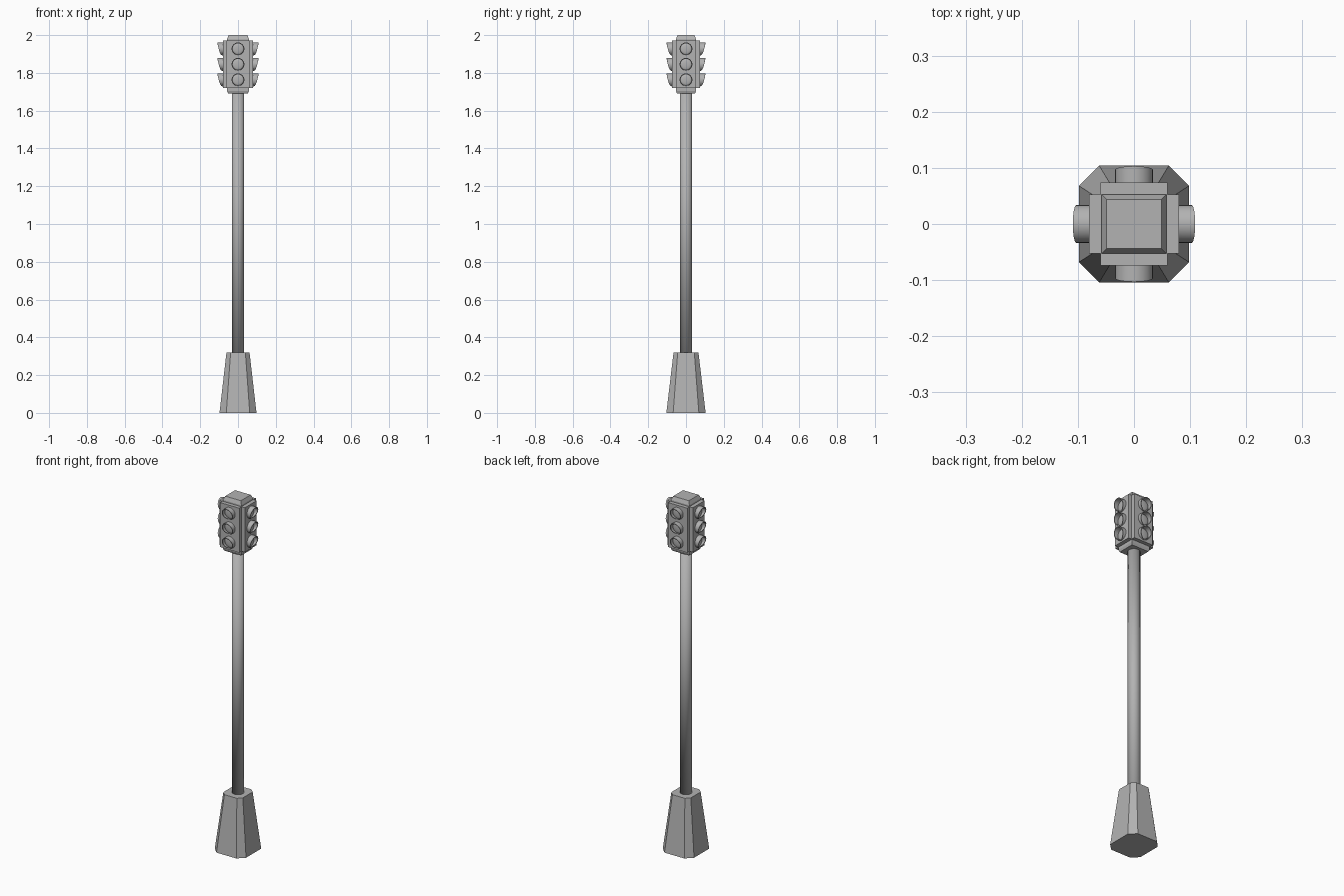
import bpy, bmesh
from math import sin, cos, pi
from mathutils import Matrix

cube = bpy.data.objects.get("Cube")
if cube:
    bpy.data.objects.remove(cube, do_unlink=True)

grey = bpy.data.materials.new("grey metal")
grey.use_nodes = True
COLOUR = (0.45, 0.45, 0.45, 1)
grey.diffuse_color = COLOUR
grey.node_tree.nodes["Principled BSDF"].inputs["Base Color"].default_value = COLOUR


def finish(bm, name, smooth=None):
    """Turn a bmesh into a named object, smoothing below an angle if given."""
    bmesh.ops.recalc_face_normals(bm, faces=bm.faces)
    mesh = bpy.data.meshes.new(name)
    bm.to_mesh(mesh)
    bm.free()
    mesh.materials.append(grey)
    ob = bpy.data.objects.new(name, mesh)
    bpy.context.collection.objects.link(ob)
    if smooth:
        bpy.ops.object.select_all(action="DESELECT")
        ob.select_set(True)
        bpy.context.view_layer.objects.active = ob
        bpy.ops.object.shade_smooth_by_angle(angle=smooth)
    return ob


def outline(hx, hy, cut=0):
    """Rectangle outline, with cut corners when cut is above zero."""
    if not cut:
        return [(hx, hy), (-hx, hy), (-hx, -hy), (hx, -hy)]
    return [(hx, hy - cut), (hx - cut, hy), (cut - hx, hy), (-hx, hy - cut),
            (-hx, cut - hy), (cut - hx, -hy), (hx - cut, -hy), (hx, cut - hy)]


def loft(name, layers):
    """Join stacked outlines, each (z, half x, half y, corner cut)."""
    bm = bmesh.new()
    rings = [[bm.verts.new((x, y, z)) for x, y in outline(hx, hy, cut)]
             for z, hx, hy, cut in layers]
    for low, high in zip(rings, rings[1:]):
        for i in range(len(low)):
            j = (i + 1) % len(low)
            bm.faces.new((low[i], low[j], high[j], high[i]))
    bm.faces.new(rings[0])
    bm.faces.new(rings[-1])
    return finish(bm, name)


# Tapered base with cut corners
loft("base", [(0, 0.098, 0.104, 0.036), (0.32, 0.061, 0.066, 0.022)])

# Round pole, smooth over its ends
bm = bmesh.new()
bmesh.ops.create_cone(bm, cap_ends=True, segments=24, radius1=0.032, radius2=0.032,
                      depth=1.4, matrix=Matrix.Translation((0, 0, 1.01)))
finish(bm, "pole", pi)

# Signal housing: two crossed boxes with stepped ends
LOW, HIGH = 1.72, 1.972
loft("side_housing", [(LOW, 0.08, 0.053, 0), (HIGH, 0.08, 0.053, 0)])
loft("front_housing", [(LOW, 0.06, 0.074, 0), (HIGH, 0.06, 0.074, 0)])
loft("top_cap", [(HIGH, 0.058, 0.053, 0), (1.98, 0.058, 0.053, 0),
                 (2.0, 0.049, 0.044, 0)])
loft("bottom_cap", [(1.692, 0.053, 0.048, 0), (1.705, 0.058, 0.053, 0),
                    (LOW, 0.058, 0.053, 0)])


def visor(name, place):
    """Thin tube along -y whose open end slopes back toward the bottom."""
    bm = bmesh.new()
    n, outer, inner = 24, 0.034, 0.030
    rings = []
    for i in range(n):
        a = 2 * pi * i / n
        depth = 0.003 + 0.026 * max(0, (1 + sin(a)) / 2) ** 0.45
        rings.append([bm.verts.new((r * cos(a), y, r * sin(a)))
                      for r, y in ((outer, 0.002), (outer, -depth),
                                   (inner, -depth), (inner, 0.002))])
    for i in range(n):
        here, there = rings[i], rings[(i + 1) % n]
        for k in range(4):
            m = (k + 1) % 4
            bm.faces.new((here[k], here[m], there[m], there[k]))
    bm.transform(place)
    finish(bm, name, 0.6)


def lens(name, place):
    """Shallow dome inside the visor."""
    bm = bmesh.new()
    bmesh.ops.create_uvsphere(bm, u_segments=24, v_segments=8, radius=0.030,
                              matrix=Matrix.Diagonal((1, 1, 0.18, 1)))
    bm.transform(place @ Matrix.Rotation(pi / 2, 4, "X"))
    finish(bm, name, 0.6)


# Three lights on each of the four sides
for turn, (side, reach) in enumerate((("front", 0.074), ("left", 0.08),
                                      ("back", 0.074), ("right", 0.08))):
    for level, z in (("top", 1.927), ("middle", 1.845), ("bottom", 1.763)):
        place = (Matrix.Rotation(turn * pi / 2, 4, "Z")
                 @ Matrix.Translation((0, -reach, z)))
        visor(f"{side}_{level}_visor", place)
        lens(f"{side}_{level}_lens", place)
